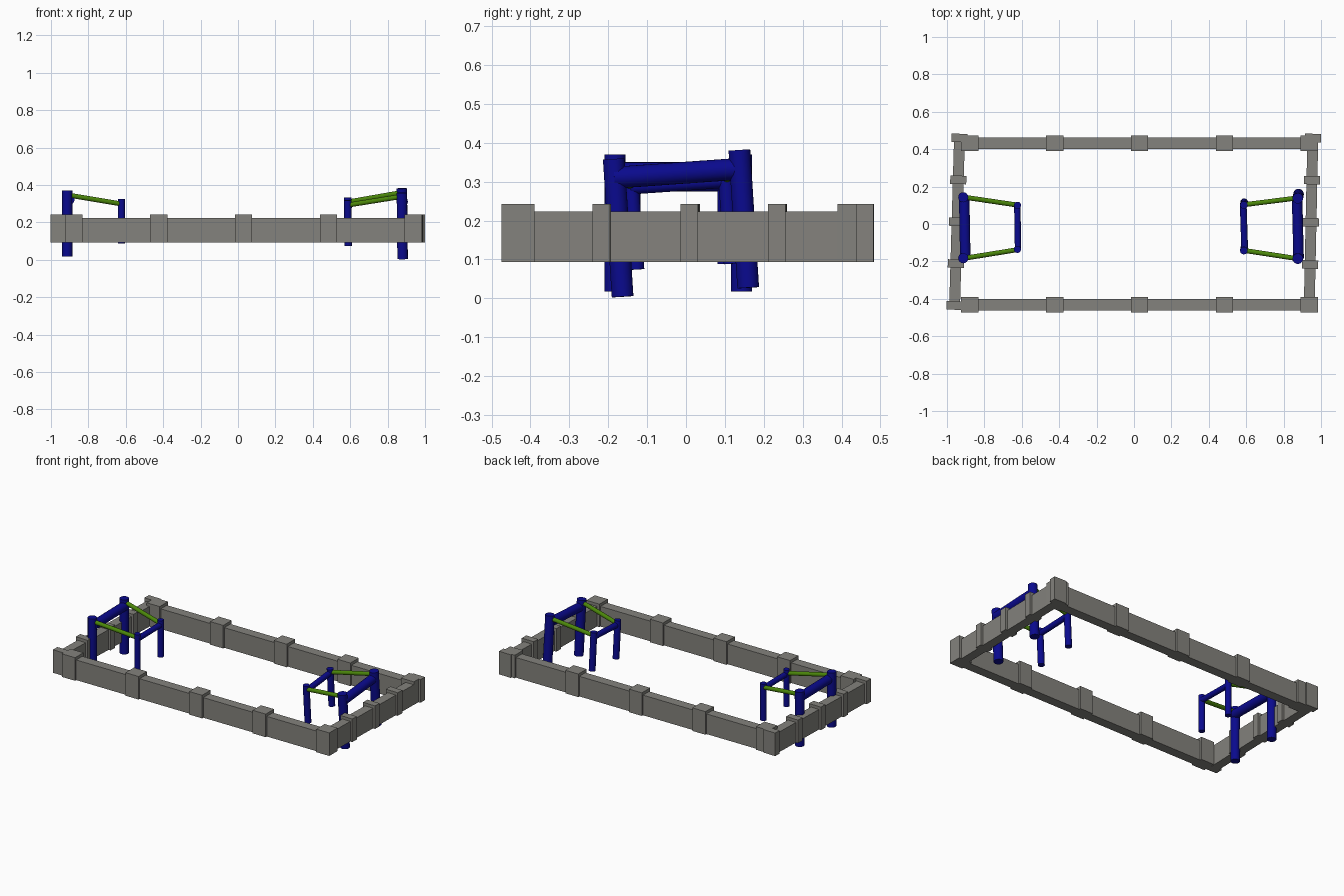
import bpy, math
from mathutils import Vector

if "Cube" in bpy.data.objects:
    bpy.data.objects.remove(bpy.data.objects["Cube"])


def material(name, rgb):
    m = bpy.data.materials.new(name)
    m.diffuse_color = (*rgb, 1)
    m.use_nodes = True
    m.node_tree.nodes["Principled BSDF"].inputs["Base Color"].default_value = m.diffuse_color
    return m


GREY = material("stone grey", (0.23, 0.225, 0.205))
BLUE = material("deep blue", (0.003, 0.003, 0.27))
GREEN = material("rail green", (0.07, 0.24, 0.003))


def block(name, x, y, z0, z1, sx, sy, angle=0):
    bpy.ops.mesh.primitive_cube_add(size=1, location=(x, y, (z0 + z1) / 2),
                                    rotation=(0, 0, angle))
    o = bpy.context.object
    o.name = name
    o.scale = (sx, sy, z1 - z0)
    o.data.materials.append(GREY)


def rod(name, a, b, r, mat):
    a, b = Vector(a), Vector(b)
    d = b - a
    bpy.ops.mesh.primitive_cylinder_add(vertices=24, radius=r, depth=d.length,
                                        location=(a + b) / 2)
    o = bpy.context.object
    o.name = name
    o.rotation_euler = d.to_track_quat('Z', 'Y').to_euler()
    o.data.materials.append(mat)
    bpy.ops.object.shade_smooth_by_angle(angle=math.radians(40))


def wall(name, a, b, thick, post_len, post_wide):
    """Low wall from a to b (plan centre line) with five evenly spaced posts."""
    a, b = Vector((*a, 0)), Vector((*b, 0))
    d = b - a
    ang = math.atan2(d.y, d.x)
    mid = (a + b) / 2
    block(name + "_wall", mid.x, mid.y, 0.093, 0.223, d.length, thick, ang)
    for i in range(5):
        p = a.lerp(b, i / 4)
        block(f"{name}_post_{i + 1}", p.x, p.y, 0.093, 0.242,
              post_len, post_wide, ang)


# Perimeter walls
wall("front", (-0.879, -0.432), (0.938, -0.432), 0.062, 0.093, 0.085)
wall("back", (-0.879, 0.432), (0.938, 0.432), 0.062, 0.093, 0.085)
wall("left", (-0.959, -0.436), (-0.933, 0.460), 0.058, 0.045, 0.086)
wall("right", (0.937, -0.442), (0.956, 0.460), 0.058, 0.045, 0.086)

# Left goal frame, upright
for side, yb, ys in (("front", -0.183, -0.136), ("back", 0.143, 0.100)):
    rod(f"left_goal_{side}_tall_leg", (-0.913, yb, 0.018), (-0.913, yb, 0.37), 0.027, BLUE)
    rod(f"left_goal_{side}_short_leg", (-0.623, ys, 0.088), (-0.623, ys, 0.325), 0.019, BLUE)
    rod(f"left_goal_{side}_rail", (-0.905, yb, 0.345), (-0.615, ys, 0.297), 0.013, GREEN)
rod("left_goal_tall_crossbar", (-0.902, -0.185, 0.322), (-0.908, 0.15, 0.322), 0.028, BLUE)
rod("left_goal_short_crossbar", (-0.62, -0.14, 0.292), (-0.624, 0.105, 0.292), 0.017, BLUE)

# Right goal frame, leaning slightly
lean = 0.064  # y shift per unit of height
for side, yb, ys, dz in (("front", -0.163, -0.127, 0.0), ("back", 0.160, 0.117, 0.021)):
    zb = dz * 1.1
    rod(f"right_goal_{side}_tall_leg", (0.88, yb, 0.004 + zb),
        (0.876, yb - lean * 0.355, 0.358 + zb), 0.028, BLUE)
    rod(f"right_goal_{side}_short_leg", (0.589, ys, 0.074 + dz * 0.7),
        (0.587, ys - lean * 0.24, 0.318 + dz * 0.7), 0.02, BLUE)
    rod(f"right_goal_{side}_rail", (0.868, yb - lean * 0.335, 0.337 + dz),
        (0.587, ys - lean * 0.22, 0.292 + dz * 0.8), 0.013, GREEN)
rod("right_goal_tall_crossbar", (0.88, -0.185, 0.310), (0.872, 0.14, 0.333), 0.028, BLUE)
rod("right_goal_short_crossbar", (0.592, -0.143, 0.285), (0.584, 0.104, 0.302), 0.018, BLUE)
